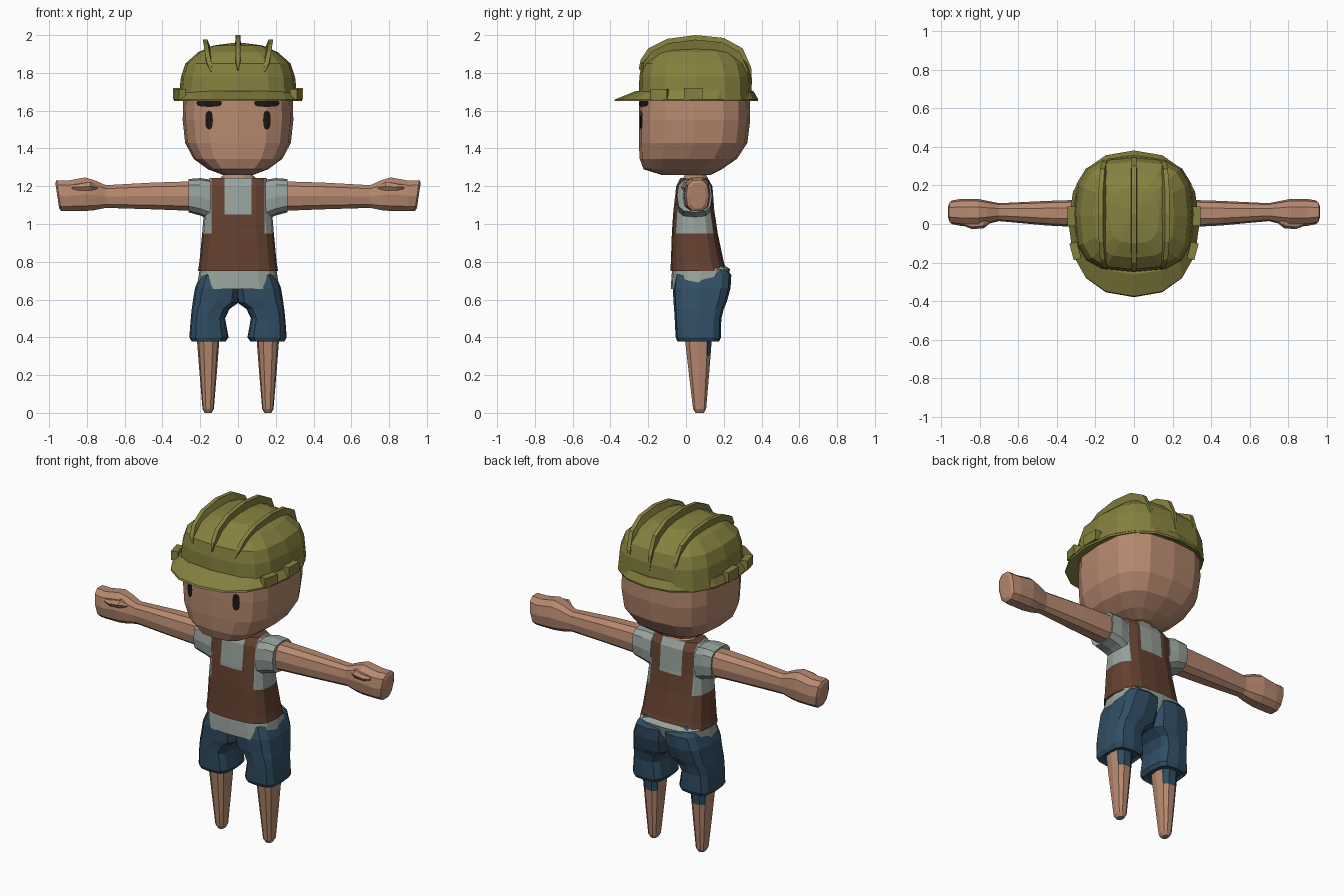
import bpy, bmesh, math
from mathutils import Vector, Matrix
from mathutils.bvhtree import BVHTree

if "Cube" in bpy.data.objects:
    bpy.data.objects.remove(bpy.data.objects["Cube"])


def material(name, r, g, b):
    m = bpy.data.materials.new(name)
    m.use_nodes = True
    m.diffuse_color = (r, g, b, 1)
    m.node_tree.nodes["Principled BSDF"].inputs["Base Color"].default_value = (r, g, b, 1)
    return m


SKIN = material("skin", .47, .25, .16)
OLIVE = material("olive helmet", .24, .22, .05)
GREY = material("grey shirt", .31, .36, .33)
BROWN = material("brown vest", .13, .053, .03)
BLUE = material("blue denim", .03, .075, .125)
DARK = material("dark features", .012, .008, .008)


def finish(bm, name, mats, mirror=False, rule=None):
    bmesh.ops.recalc_face_normals(bm, faces=bm.faces)
    if rule:
        for f in bm.faces:
            f.material_index = rule(f.calc_center_median())
    me = bpy.data.meshes.new(name)
    bm.to_mesh(me)
    for m in mats:
        me.materials.append(m)
    ob = bpy.data.objects.new(name, me)
    bpy.context.collection.objects.link(ob)
    if mirror:
        ob.modifiers.new("mirror", "MIRROR").use_mirror_merge = False
    return ob


def spow(v, e):
    return math.copysign(abs(v) ** e, v)


def loft(rings, n=16, p=3.0, axis="z"):
    """Rounded-box sections: (position, a0, a1, b0, b1) stacked along an axis."""
    bm = bmesh.new()
    loops = []
    for t, a0, a1, b0, b1 in rings:
        loop = []
        for i in range(n):
            ang = math.tau * i / n
            a = (a0 + a1) / 2 + (a1 - a0) / 2 * spow(round(math.cos(ang), 6), 2 / p)
            b = (b0 + b1) / 2 + (b1 - b0) / 2 * spow(round(math.sin(ang), 6), 2 / p)
            loop.append(bm.verts.new((a, b, t) if axis == "z" else (t, a, b)))
        loops.append(loop)
    for lo, hi in zip(loops, loops[1:]):
        for i in range(n):
            j = (i + 1) % n
            bm.faces.new((lo[i], lo[j], hi[j], hi[i]))
    bm.faces.new(loops[0])
    bm.faces.new(loops[-1])
    return bm


def cut(bm, co, no):
    bmesh.ops.bisect_plane(bm, geom=bm.verts[:] + bm.edges[:] + bm.faces[:],
                           plane_co=co, plane_no=no)


# Head
head = loft([(1.26, -.08, .08, -.13, .13), (1.29, -.16, .16, -.225, .19),
             (1.345, -.235, .235, -.245, .27), (1.43, -.28, .28, -.25, .325),
             (1.55, -.293, .293, -.25, .34), (1.75, -.287, .287, -.245, .335)])
tree = BVHTree.FromBMesh(head)
finish(head, "head", [SKIN])


# Eyes and brows, laid on the face
def face_patch(name, x, z, rx, rz, p):
    bm = bmesh.new()

    def put(px, pz):
        hit = tree.ray_cast(Vector((px, -1, pz)), Vector((0, 1, 0)))[0]
        return bm.verts.new((px, hit.y - .006, pz))
    mid = put(x, z)
    rim = []
    for i in range(12):
        ang = math.tau * i / 12
        rim.append(put(x + rx * spow(round(math.cos(ang), 6), 2 / p),
                       z + rz * spow(round(math.sin(ang), 6), 2 / p)))
    for i in range(12):
        bm.faces.new((mid, rim[i], rim[(i + 1) % 12]))
    finish(bm, name, [DARK], mirror=True)


face_patch("eyes", .153, 1.55, .02, .05, 2.6)
face_patch("brows", .153, 1.64, .068, .02, 3)

# Neck
finish(loft([(1.2, -.11, .11, -.03, .13), (1.24, -.1, .1, -.02, .12),
             (1.28, -.05, .05, 0, .1)], n=10, p=2), "neck", [SKIN])

# Helmet shell and brim
finish(loft([(1.66, -.315, .315, -.25, .35), (1.78, -.302, .302, -.247, .345),
             (1.85, -.278, .278, -.235, .325), (1.91, -.21, .21, -.175, .265),
             (1.945, -.13, .13, -.1, .19), (1.957, -.04, .04, 0, .1)]),
       "helmet_shell", [OLIVE])
finish(loft([(1.67, -.28, .28, -.24, .33), (1.65, -.337, .337, -.38, .38),
             (1.66, -.34, .34, -.375, .382), (1.705, -.318, .318, -.262, .357)], p=2.3),
       "helmet_brim", [OLIVE])


# Helmet ridges
def ridge(name, x, lean, scale, mirror):
    crest = [(-.25, 1.82), (-.24, 1.87), (-.2, 1.93), (-.1, 1.98), (.05, 2),
             (.2, 1.985), (.3, 1.93), (.345, 1.83), (.35, 1.74)]
    bm = bmesh.new()
    loops = []
    for i, (y, z) in enumerate(crest):
        w = .004 if i in (0, len(crest) - 1) else .017
        arch = math.sin(math.pi * i / (len(crest) - 1))
        c = Vector((.05, 1.6))
        out = c + (Vector((y, z)) - c) * scale
        low = c + (out - c) * .84
        cx = x + .1 * x * arch
        top = cx + lean * arch
        loops.append([bm.verts.new(v) for v in (
            (cx - w, *low), (cx + w, *low), (top + w * .7, *out), (top - w * .7, *out))])
    for a, b in zip(loops, loops[1:]):
        for i in range(4):
            j = (i + 1) % 4
            bm.faces.new((a[i], a[j], b[j], b[i]))
    bm.faces.new(loops[0])
    bm.faces.new(loops[-1])
    finish(bm, name, [OLIVE], mirror)


ridge("helmet_middle_ridge", 0, 0, 1, False)
ridge("helmet_side_ridges", .14, .02, .94, True)

# Helmet clips
for name, pos, size, turn in (("helmet_side_clips", (.325, .04, 1.69), (.04, .1, .06), 0),
                              ("helmet_front_clips", (.305, -.14, 1.687), (.04, .09, .055), -15)):
    bm = bmesh.new()
    bmesh.ops.create_cube(bm, size=1, matrix=Matrix.Translation(pos)
                          @ Matrix.Rotation(math.radians(turn), 4, "Z")
                          @ Matrix.Diagonal((*size, 1)))
    finish(bm, name, [OLIVE], mirror=True)

# Torso: shirt with vest and straps
torso = loft([(.752, -.212, .212, -.083, .215), (.8, -.204, .204, -.08, .2),
              (.95, -.19, .19, -.075, .168), (1.07, -.18, .18, -.067, .15),
              (1.2, -.18, .18, -.052, .14), (1.243, -.15, .15, -.03, .115)])
for x in (-.14, -.072, .072, .14):
    cut(torso, (x, 0, 0), (1, 0, 0))
for z in (.95, 1.05):
    cut(torso, (0, 0, z), (0, 0, 1))


def vest(c):
    x = abs(c.x)
    return int(c.z < .95 or (x < .14 and c.z < 1.05) or .072 < x < .14)


finish(torso, "shirt_and_vest", [GREY, BROWN], rule=vest)
finish(loft([(.655, -.218, .218, -.08, .19), (.7, -.213, .213, -.078, .215),
             (.76, -.203, .203, -.074, .235), (.79, -.18, .18, -.06, .19)]),
       "shirt_hem", [GREY])

# Sleeves
finish(loft([(.145, -.045, .13, 1.02, 1.235), (.2, -.05, .14, 1.045, 1.243),
             (.262, -.048, .138, 1.062, 1.238), (.258, -.03, .12, 1.08, 1.22)],
            n=12, axis="x"), "sleeves", [GREY], mirror=True)

# Arms and hands
arm = loft([(.2, -.02, .128, 1.065, 1.23), (.45, -.008, .12, 1.075, 1.222),
            (.7, .015, .108, 1.083, 1.208), (.76, .0, .12, 1.07, 1.235),
            (.81, -.01, .13, 1.065, 1.25), (.9, -.01, .13, 1.065, 1.233),
            (.948, 0, .122, 1.065, 1.235), (.957, .02, .105, 1.08, 1.22)],
           n=10, p=2.6, axis="x")
for v in arm.verts:
    if v.co.x > .93:
        v.co.x += (v.co.z - 1.15) * .15
finish(arm, "arms", [SKIN], mirror=True)
finish(loft([(.74, .01, .04, 1.185, 1.2), (.78, -.022, .05, 1.175, 1.225),
             (.84, -.027, .04, 1.175, 1.215), (.88, -.012, .03, 1.185, 1.205)],
            n=6, axis="x"), "thumbs", [SKIN], mirror=True)

# Shorts
finish(loft([(.39, .08, .23, -.02, .16), (.378, .065, .245, -.045, .175),
             (.4, .05, .258, -.055, .185), (.5, .068, .25, -.06, .187),
             (.55, .045, .245, -.063, .2), (.585, -.005, .24, -.066, .215),
             (.66, -.015, .228, -.07, .236), (.73, -.015, .2, -.06, .24),
             (.78, 0, .17, 0, .2)], n=12, p=3.5), "shorts", [BLUE], mirror=True)

# Legs, with the denim lining on the back
leg = loft([(0, .14, .176, .05, .095), (.02, .128, .188, .036, .108),
            (.2, .113, .203, .014, .124), (.42, .096, .22, -.012, .142)], n=10, p=2.6)
cut(leg, (0, 0, .3), (0, 0, 1))
cut(leg, (0, .108, 0), (0, 1, 0))
finish(leg, "legs", [SKIN, BLUE], mirror=True,
       rule=lambda c: int(c.z > .3 and c.y > .108))
